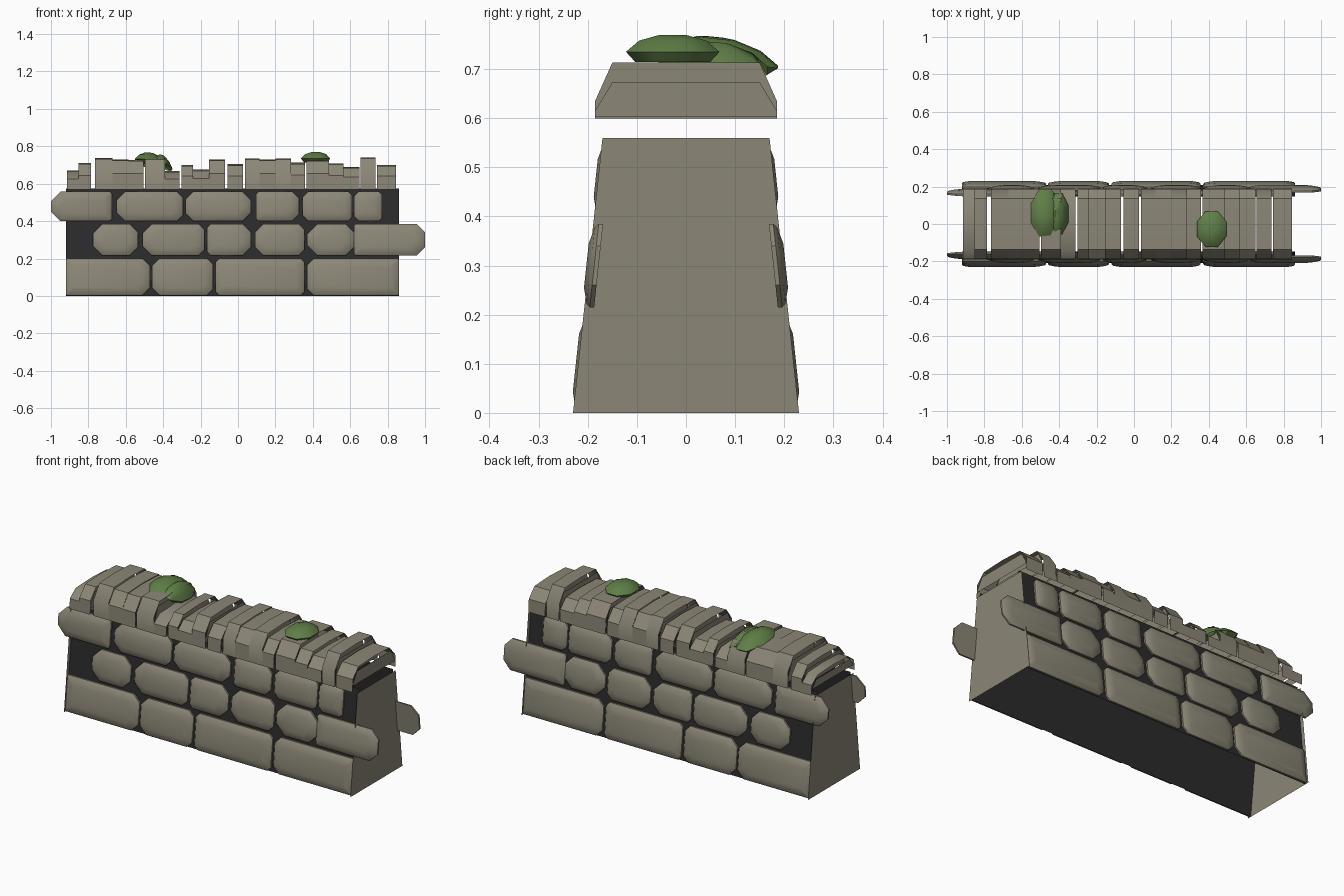
import bpy, bmesh, math
from mathutils import Vector

if "Cube" in bpy.data.objects:
    bpy.data.objects.remove(bpy.data.objects["Cube"])


def material(name, rgb):
    m = bpy.data.materials.new(name)
    m.use_nodes = True
    m.diffuse_color = (*rgb, 1)
    m.node_tree.nodes["Principled BSDF"].inputs["Base Color"].default_value = (*rgb, 1)
    return m


STONE = material("grey stone", (0.26, 0.24, 0.183))
MORTAR = material("dark mortar", (0.024, 0.024, 0.024))
MOSS = material("green moss", (0.115, 0.21, 0.062))

X0, X1, TOP = -0.92, 0.86, 0.56


def wall_y(z):
    """Half depth of the tapering wall at a height."""
    return 0.23 - 0.06 * z / TOP


def finish(name, bm, mat, angle=None):
    mesh = bpy.data.meshes.new(name)
    bm.to_mesh(mesh)
    bm.free()
    mesh.materials.append(mat)
    obj = bpy.data.objects.new(name, mesh)
    bpy.context.collection.objects.link(obj)
    if angle:
        bpy.ops.object.select_all(action="DESELECT")
        obj.select_set(True)
        bpy.context.view_layer.objects.active = obj
        bpy.ops.object.shade_smooth_by_angle(angle=math.radians(angle))


def face(bm, pts):
    return bm.faces.new([bm.verts.new(p) for p in pts])


def bridge(bm, a, b):
    """Join two closed rings of vertices with quads."""
    for i in range(len(a)):
        j = (i + 1) % len(a)
        bm.faces.new((a[i], a[j], b[j], b[i]))


# Dark mortar sheets behind the blocks, open above and below
bm = bmesh.new()
for s in (-1, 1):
    low, high = s * (wall_y(0) - 0.022), s * (wall_y(0.575) - 0.022)
    pts = [(X0, low, 0), (X1, low, 0), (X1, high, 0.575), (X0, high, 0.575)]
    face(bm, pts if s < 0 else pts[::-1])
finish("mortar_core", bm, MORTAR)

# Plain stone ends
for name, x, s in (("right_end", X0, -1), ("left_end", X1, 1)):
    bm = bmesh.new()
    pts = [(x, -0.23, 0), (x, 0.23, 0), (x, 0.17, TOP), (x, -0.17, TOP)]
    face(bm, pts[::s])
    finish(name, bm, STONE)


# Domed wall blocks with cut corners
def outline(x0, x1, z0, z1, cl, cr, inset):
    x0, x1, z0, z1 = x0 + inset, x1 - inset, z0 + inset, z1 - inset
    return [(x0 + cl, z0), (x1 - cr, z0), (x1, z0 + cr), (x1, z1 - cr),
            (x1 - cr, z1), (x0 + cl, z1), (x0, z1 - cl), (x0, z0 + cl)]


def block(name, x0, x1, z0, z1, cl, cr):
    bm = bmesh.new()
    layers = ((0, -0.02), (0, -0.011), (0.007, -0.004), (0.04, 0.005))
    for s in (-1, 1):
        rings = []
        for inset, out in layers:
            k = 1 - inset * 6
            pts = outline(x0, x1, z0, z1, cl * k, cr * k, inset)
            rings.append([bm.verts.new((x, s * (wall_y(z) + out), z)) for x, z in pts])
        for a, b in zip(rings, rings[1:]):
            bridge(bm, a, b)
        bm.faces.new(rings[-1])
        bm.faces.new(rings[0][::-1])
    bmesh.ops.recalc_face_normals(bm, faces=bm.faces)
    finish(name, bm, STONE, 40)


# Each block: start, end, corner cut at each end
ROWS = {
    "lower": (0.003, 0.2, [(-0.92, -0.47, .005, .04), (-0.46, -0.135, .04, .03),
                           (-0.12, 0.355, .02, .02), (0.37, 0.86, .035, .005)]),
    "middle": (0.215, 0.385, [(-0.775, -0.535, .05, .045), (-0.51, -0.18, .05, .03),
                              (-0.165, 0.07, .02, .045), (0.09, 0.355, .045, .03),
                              (0.37, 0.62, .055, .045), (0.62, 1.0, .01, .045)]),
    "upper": (0.4, 0.557, [(-1.0, -0.675, .05, .01), (-0.65, -0.295, .045, .03),
                           (-0.28, 0.07, .04, .045), (0.095, 0.325, .015, .035),
                           (0.345, 0.61, .03, .02), (0.62, 0.77, .025, .015)]),
}
for row, (z0, z1, blocks) in ROWS.items():
    for n, (x0, x1, cl, cr) in enumerate(blocks):
        block(f"{row}_block_{n + 1}", x0, x1, z0, z1, cl, cr)


# Coping slabs: an open arched strip over two lower side plates
def coping(name, x0, x1, top):
    bm = bmesh.new()
    shoulder = 0.64 + (top - 0.7) / 2
    half = [(0.19, 0.568), (0.188, shoulder), (0.137, top - 0.006)]
    prof = [(-y, z) for y, z in half] + [(0, top)] + half[::-1]
    a, b = ([bm.verts.new((x, y, z)) for y, z in prof] for x in (x0, x1))
    for i in range(len(prof) - 1):
        bm.faces.new((a[i], b[i], b[i + 1], a[i + 1]))
    low = shoulder - 0.025
    side = [(-0.185, 0.602), (0.185, 0.602), (0.185, low),
            (0.15, top - 0.027), (-0.15, top - 0.027), (-0.185, low)]
    face(bm, [(x1 - 0.001, y, z) for y, z in side])
    face(bm, [(x0 + 0.001, y, z) for y, z in side[::-1]])
    finish(name, bm, STONE, 35)


COPING = [(-.913, -.853, .67), (-.853, -.785, .71), (-.765, -.672, .738), (-.672, -.586, .73),
          (-.586, -.505, .727), (-.498, -.39, .735), (-.39, -.313, .668), (-.302, -.241, .7),
          (-.241, -.155, .675), (-.155, -.07, .73), (-.056, .028, .704), (.038, .114, .735),
          (.114, .2, .73), (.2, .284, .735), (.284, .357, .712), (.366, .487, .728),
          (.487, .565, .708), (.565, .65, .69), (.655, .735, .74), (.742, .845, .7)]
for n, (x0, x1, top) in enumerate(COPING):
    coping(f"coping_slab_{n + 1}", x0, x1, top)


# Low eight-sided moss caps, open underneath; slopes lean the cap in x and y
def moss(name, centre, size, slope=(0, 0)):
    bm = bmesh.new()
    rings = []
    for radius, height in ((0.8, -0.6), (1, 0), (0.72, 0.65), (0.3, 0.97)):
        ring = []
        for k in range(8):
            a = math.tau * (k + 0.5) / 8
            x, y = size[0] * radius * math.cos(a), size[1] * radius * math.sin(a)
            drop = slope[0] * max(x, 0) + slope[1] * max(y, 0)
            ring.append(bm.verts.new(Vector(centre) + Vector((x, y, size[2] * height - drop))))
        rings.append(ring)
    for a, b in zip(rings, rings[1:]):
        bridge(bm, a, b)
    bm.faces.new(rings[-1])
    finish(name, bm, MOSS, 40)


moss("moss_clump_left", (0.415, -0.027, 0.735), (0.085, 0.103, 0.035))
moss("moss_clump_right", (-0.475, 0.06, 0.732), (0.082, 0.138, 0.036), (0.15, 0.2))
moss("moss_tuft", (-0.405, 0.055, 0.722), (0.058, 0.12, 0.035), (0.75, 0.15))
